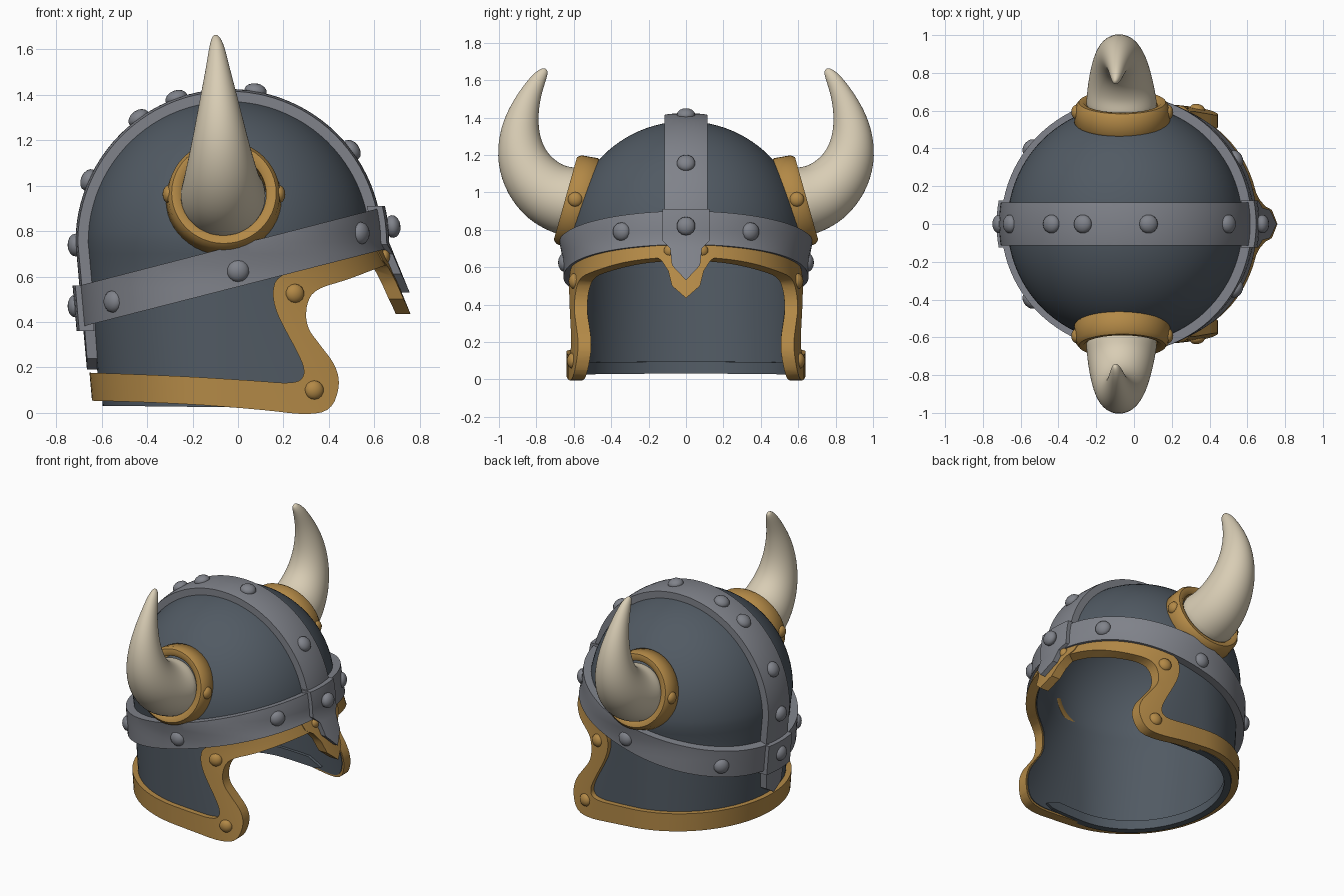
import bpy, bmesh, math
from mathutils import Vector

cube = bpy.data.objects.get("Cube")
if cube:
    bpy.data.objects.remove(cube, do_unlink=True)


def material(name, rgb):
    m = bpy.data.materials.new(name)
    m.use_nodes = True
    m.diffuse_color = (*rgb, 1)
    m.node_tree.nodes["Principled BSDF"].inputs["Base Color"].default_value = (*rgb, 1)
    return m


STEEL = material("dark steel", (0.082, 0.102, 0.125))
IRON = material("grey iron", (0.215, 0.225, 0.255))
GOLD = material("aged gold", (0.45, 0.25, 0.062))
BONE = material("horn bone", (0.69, 0.61, 0.46))

CX, ZC, R = -0.04, 0.75, 0.63      # dome centre and radius
SEG = 96


def make(name, bm, mat):
    bmesh.ops.recalc_face_normals(bm, faces=bm.faces)
    me = bpy.data.meshes.new(name)
    bm.to_mesh(me)
    bm.free()
    ob = bpy.data.objects.new(name, me)
    bpy.context.collection.objects.link(ob)
    if mat:
        me.materials.append(mat)
    return ob


def activate(ob):
    bpy.ops.object.select_all(action='DESELECT')
    ob.select_set(True)
    bpy.context.view_layer.objects.active = ob


def smooth(ob, angle=35):
    activate(ob)
    bpy.ops.object.shade_smooth_by_angle(angle=math.radians(angle))


def loft(name, rings, mat, closed=False):
    bm = bmesh.new()
    vs = [[bm.verts.new(p) for p in ring] for ring in rings]
    n = len(vs[0])
    for a, b in zip(vs, vs[1:] + vs[:1] if closed else vs[1:]):
        for i in range(n):
            j = (i + 1) % n
            bm.faces.new((a[i], a[j], b[j], b[i]))
    if not closed:
        bm.faces.new(vs[0])
        bm.faces.new(vs[-1])
    return make(name, bm, mat)


def section(z):
    """Front, back and side radii and front roundness of the wall at height z."""
    d = max(0, ZC - z)
    return R + d * 0.41, R - d * 0.09, R - min(d * 0.2, 0.025), 2 + d * 0.7


def wall_ring(z, t):
    a, c, b, n = section(z)
    ring = []
    for i in range(SEG):
        u = 2 * math.pi * i / SEG
        cu, su = math.cos(u), math.sin(u)
        e, r = (2 / n, a + t) if cu > 0 else (1, c + t)
        ring.append((CX + math.copysign(r * abs(cu) ** e, cu),
                     math.copysign((b + t) * abs(su) ** e, su), z))
    return ring


def dome_ring(v, t):
    r = (R + t) * math.cos(v)
    return [(CX + r * math.cos(2 * math.pi * i / SEG), r * math.sin(2 * math.pi * i / SEG),
             ZC + (R + t) * math.sin(v)) for i in range(SEG)]


def skin(t):
    """Rings of the helmet surface, offset by t, from the bottom to the crown."""
    rings = [wall_ring(-0.1 + (ZC + 0.1) * i / 17, t) for i in range(18)]
    return rings + [dome_ring(math.radians(89.3) * i / 24, t) for i in range(1, 25)]


def prism(points, axis, lo, hi):
    place = (lambda p, h: (p[0], h, p[1])) if axis == 'Y' else (lambda p, h: (h, p[0], p[1]))
    return loft("cutter", [[place(p, h) for p in points] for h in (lo, hi)], None)


def shell_part(name, outer, inner, points, axis, lo, hi, mat):
    """The slice of a helmet-shaped shell that lies inside a prism."""
    ob = loft(name, skin(outer)[::-1] + skin(inner), mat)
    cutter = prism(points, axis, lo, hi)
    mod = ob.modifiers.new("slice", 'BOOLEAN')
    mod.operation, mod.solver, mod.object = 'INTERSECT', 'EXACT', cutter
    activate(ob)
    bpy.ops.object.modifier_apply(modifier=mod.name)
    bpy.data.objects.remove(cutter, do_unlink=True)
    smooth(ob)


def rounded(path, times=2):
    for _ in range(times):
        out = [path[0]]
        for p, q in zip(path, path[1:]):
            for f in (0.25, 0.75):
                out.append((p[0] + (q[0] - p[0]) * f, p[1] + (q[1] - p[1]) * f))
        path = out + [path[-1]]
    return path


def mirrored(half):
    return half + [(-y, z) for y, z in reversed(half) if y > 0]


# Edge of the face opening and inner edge of its trim, in side profile
edge = rounded([(-.9, .06), (-.3, .045), (.1, .015), (.3, -.01), (.41, .01), (.45, .12),
                (.43, .21), (.36, .3), (.3, .38), (.3, .48), (.34, .545), (.48, .585),
                (.62, .64), (.9, .735)])
inset = rounded([(-.9, .185), (-.3, .165), (.1, .14), (.21, .13), (.28, .14), (.295, .19),
                 (.26, .27), (.21, .36), (.165, .45), (.15, .53), (.17, .6), (.3, .65),
                 (.6, .745), (.9, .84)])
core = [(p[0] * .9 + q[0] * .1, p[1] * .9 + q[1] * .1) for p, q in zip(edge, inset)]

# Bowl, inner lip and face trim
shell_part("helmet_bowl", 0, -.035, core + [(.9, 1.6), (-.9, 1.6)], 'Y', -1, 1, STEEL)
shell_part("inner_lip", -.01, -.055, [(-.9, .035), (.2, .022), (.25, .04), (.15, .085), (-.9, .1)],
           'Y', -1, 1, STEEL)
shell_part("opening_trim", .035, -.03, edge + inset[::-1], 'Y', -1, 1, GOLD)
shell_part("nose_trim", .04, -.025,
           mirrored([(.2, .74), (.18, .67), (.13, .635), (.095, .58), (.075, .5), (0, .435)]),
           'X', .3, 1, GOLD)

# Tilted belt and crest strap
shell_part("belt", .05, -.02, [(-.9, .325), (.9, .785), (.9, .972), (-.9, .508)],
           'Y', -1, 1, IRON)
shell_part("crest_strap", .045, -.02, [(-.9, .35), (0, .6), (.9, .8), (.9, 1.6), (-.9, 1.6)],
           'Y', -.115, .115, IRON)

# Clasps where the strap crosses the belt, with pointed tails
shell_part("front_clasp", .075, .01,
           mirrored([(.125, .91), (.125, .74), (.085, .7), (.075, .61), (0, .53)]),
           'X', .3, 1, IRON)
shell_part("back_clasp", .075, .01, mirrored([(.125, .56), (.125, .36)]), 'X', -1, -.3, IRON)
shell_part("back_tail", .045, -.01, mirrored([(.095, .4), (.08, .24), (0, .19)]),
           'X', -1, -.3, IRON)


def rivet(name, pos, normal, mat, r=.05):
    bm = bmesh.new()
    bmesh.ops.create_uvsphere(bm, u_segments=14, v_segments=8, radius=r)
    ob = make(name, bm, mat)
    ob.scale.z = .7
    ob.location = pos
    ob.rotation_mode = 'QUATERNION'
    ob.rotation_quaternion = Vector(normal).to_track_quat('Z', 'Y')
    smooth(ob, 60)


def wall_rivet(name, x, z, t, mat, r=.05):
    """A pair of rivets on the two sides of the wall."""
    a, c, b, n = section(z)
    rad, e = (a + t, n) if x > CX else (c + t, 2)
    u = min(1, abs(x - CX) / rad)
    v = (1 - u ** e) ** (1 / e)
    nx = math.copysign(u ** (e - 1) / rad, x - CX)
    ny = v ** (e - 1) / (b + t)
    for s in (1, -1):
        rivet(name, (x, s * v * (b + t), z), (nx, s * ny, 0), mat, r)


# Rivets along the crest, on the clasps, belt and trim
for deg in (37, 80, 110, 126, 156, 181):
    d = Vector((math.cos(math.radians(deg)), 0, math.sin(math.radians(deg))))
    rivet("crest_rivet", Vector((CX, 0, ZC)) + d * (R + .045), d, IRON)
rivet("front_clasp_rivet", (.68, 0, .82), (1, 0, .1), IRON)
rivet("back_clasp_rivet", (-.715, 0, .47), (-1, 0, 0), IRON)
for x, z in ((0, .625), (.54, .79), (-.55, .49)):
    wall_rivet("belt_rivet", x, z, .045, IRON)
for x, z in ((.25, .525), (.335, .1)):
    wall_rivet("trim_rivet", x, z, .03, GOLD, .043)
wall_rivet("brow_rivet", .645, .688, .035, GOLD, .033)

# Horns: sideways position, height and radius along the sweep
horn = [(.575, .938, .19), (.66, .96, .187), (.745, .995, .178), (.83, 1.08, .16),
        (.882, 1.19, .136), (.892, 1.31, .11), (.872, 1.42, .085), (.835, 1.52, .06),
        (.79, 1.605, .042), (.76, 1.645, .026), (.748, 1.66, .01)]
# Collar cross-section: radius and height along its axis
band = [(.205, -.055), (.245, -.068), (.255, -.055), (.246, .035), (.23, .055),
        (.205, .055), (.186, .04), (.186, -.035)]
for s, side in ((1, "left"), (-1, "right")):
    rings = []
    for i, (y, z, r) in enumerate(horn):
        p, q = horn[max(i - 1, 0)], horn[min(i + 1, len(horn) - 1)]
        t = Vector((0, q[0] - p[0], q[1] - p[1])).normalized()
        across = Vector((0, -t.z, t.y))
        f = i / (len(horn) - 1)
        ring = []
        for k in range(20):
            w = 2 * math.pi * k / 20
            v = Vector((-.063 - .037 * f, y, z)) + across * r * math.sin(w)
            v.x += r * (1.03 - .23 * f) * math.cos(w)
            ring.append((v.x, v.y * s, v.z))
        rings.append(ring)
    ob = loft("horn_" + side, rings, BONE)
    sub = ob.modifiers.new("smooth", 'SUBSURF')
    sub.levels = sub.render_levels = 2
    smooth(ob, 80)

    # Collar round the horn base
    axis = Vector((0, s * .963, .27))
    centre = Vector((-.062, s * .592, .952))
    turns = [2 * math.pi * k / 48 for k in range(48)]
    collar = loft("horn_collar_" + side, [[(r * math.cos(w), r * math.sin(w), h)
                                           for r, h in band] for w in turns], GOLD, True)
    collar.location = centre
    collar.rotation_mode = 'QUATERNION'
    collar.rotation_quaternion = axis.to_track_quat('Z', 'Y')
    smooth(collar, 50)
    for d in (1, -1):
        rivet("collar_rivet", centre + Vector((d * .242, 0, .01)), (d, 0, 0), GOLD, .04)
